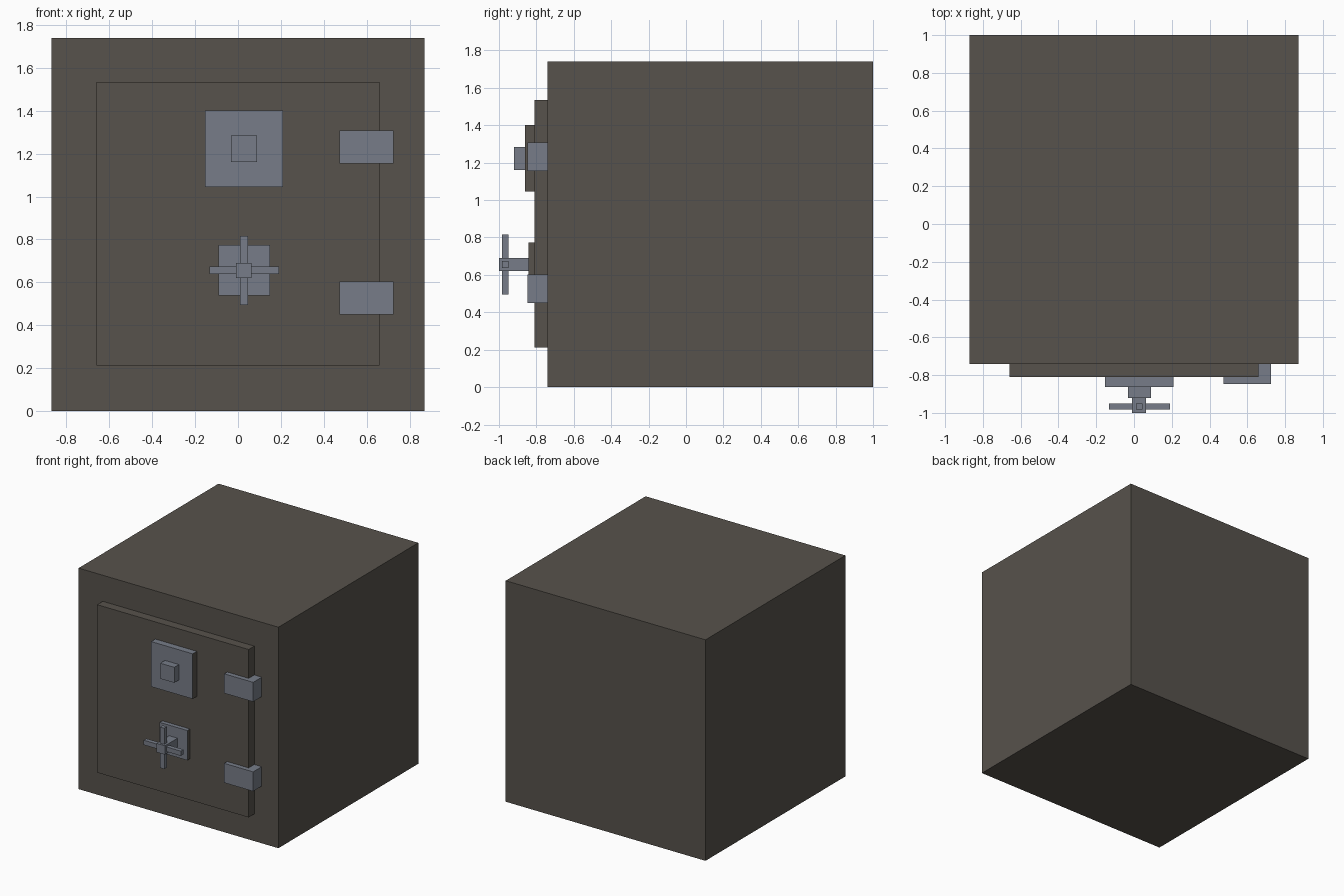
import bpy, bmesh

if "Cube" in bpy.data.objects:
    bpy.data.objects.remove(bpy.data.objects["Cube"])


def material(name, rgb):
    m = bpy.data.materials.new(name)
    m.diffuse_color = (*rgb, 1.0)
    m.use_nodes = True
    m.node_tree.nodes["Principled BSDF"].inputs["Base Color"].default_value = m.diffuse_color
    return m


iron = material("dark_iron", (0.095, 0.085, 0.072))
steel = material("blue_steel", (0.184, 0.204, 0.246))


def box(name, x, y, z, mat, side_mat=None):
    """Box from (min, max) ranges; side_mat colours the +x face."""
    bm = bmesh.new()
    bmesh.ops.create_cube(bm, size=1.0)
    for v in bm.verts:
        v.co = [r[0] if c < 0 else r[1] for c, r in zip(v.co, (x, y, z))]
    bm.normal_update()
    me = bpy.data.meshes.new(name)
    me.materials.append(mat)
    if side_mat:
        me.materials.append(side_mat)
        for f in bm.faces:
            f.material_index = 1 if f.normal.x > 0.5 else 0
    bm.to_mesh(me)
    bm.free()
    ob = bpy.data.objects.new(name, me)
    bpy.context.collection.objects.link(ob)
    return ob


# Safe body and raised door
box("safe_body", (-0.87, 0.87), (-0.74, 1.0), (0.0, 1.74), iron)
box("door", (-0.66, 0.66), (-0.81, -0.74), (0.213, 1.535), iron)

# Hinges
for name, z in (("lower_hinge", 0.45), ("upper_hinge", 1.155)):
    box(name, (0.473, 0.725), (-0.847, -0.74), (z, z + 0.153), steel)

# Combination dial: plate and knob
box("dial_plate", (-0.153, 0.209), (-0.862, -0.81), (1.045, 1.4), steel, iron)
box("dial_knob", (-0.033, 0.089), (-0.92, -0.862), (1.162, 1.284), steel)

# Handle: plate, shaft and crossed spokes
box("handle_plate", (-0.092, 0.149), (-0.843, -0.81), (0.538, 0.773), steel, iron)
box("handle_shaft", (-0.01, 0.064), (-1.0, -0.843), (0.62, 0.69), steel)
box("horizontal_spoke", (-0.133, 0.19), (-0.983, -0.949), (0.638, 0.675), steel)
box("vertical_spoke", (0.01, 0.046), (-0.983, -0.949), (0.495, 0.817), steel)
